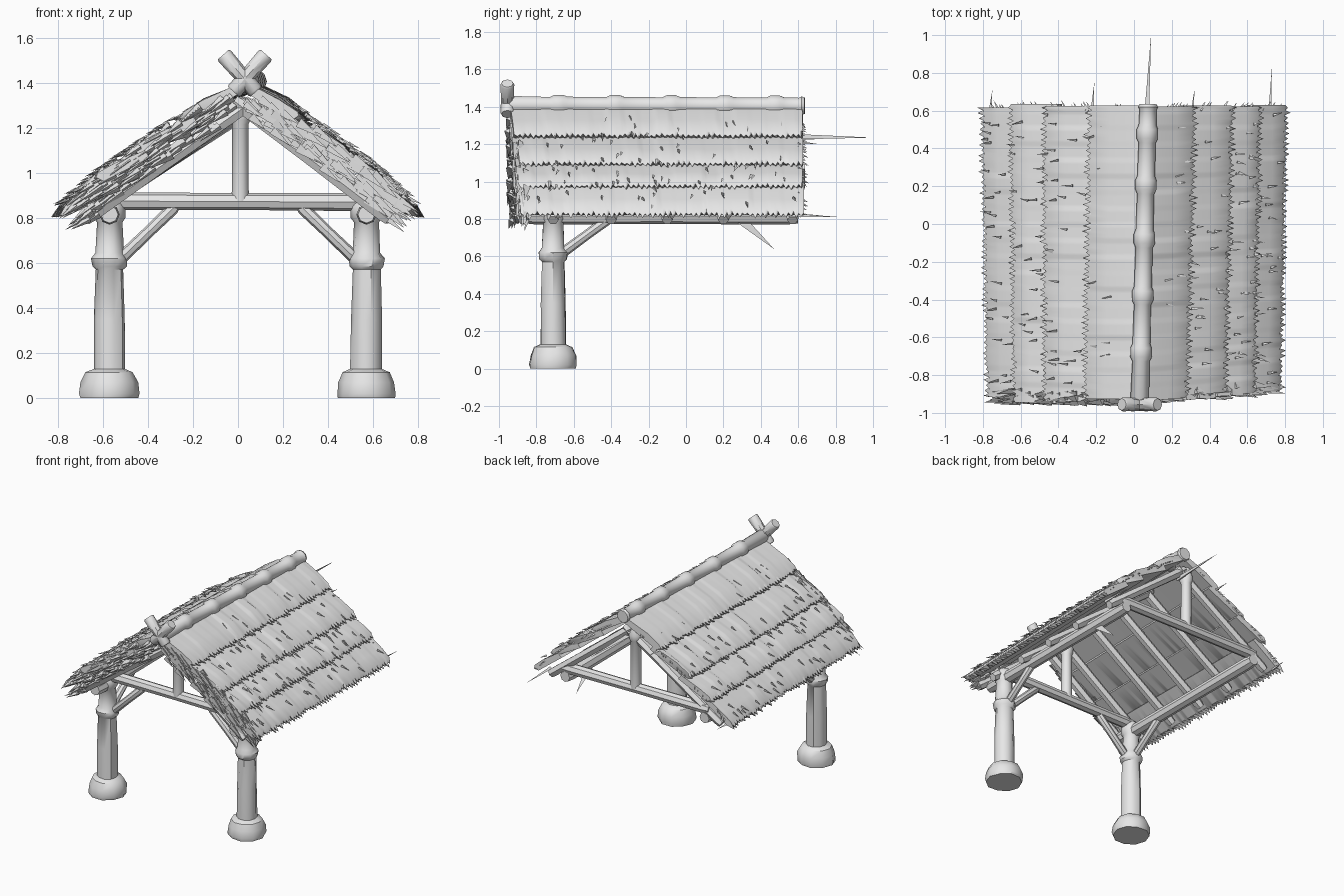
import bpy, bmesh, math, random
from mathutils import Vector

random.seed(4)
cube = bpy.data.objects.get("Cube")
if cube:
    bpy.data.objects.remove(cube)

mat = bpy.data.materials.new("pale grey")
mat.use_nodes = True
GREY = (0.8, 0.8, 0.8, 1)
mat.diffuse_color = GREY
mat.node_tree.nodes["Principled BSDF"].inputs["Base Color"].default_value = GREY


def finish(bm, name, angle=40):
    bmesh.ops.recalc_face_normals(bm, faces=bm.faces)
    mesh = bpy.data.meshes.new(name)
    bm.to_mesh(mesh)
    bm.free()
    mesh.materials.append(mat)
    obj = bpy.data.objects.new(name, mesh)
    bpy.context.collection.objects.link(obj)
    bpy.ops.object.select_all(action='DESELECT')
    bpy.context.view_layer.objects.active = obj
    obj.select_set(True)
    bpy.ops.object.shade_smooth_by_angle(angle=math.radians(angle))
    return obj


def turned(name, start, end, rings, sides=10, wobble=0.0):
    """Round timber from start to end; rings are (fraction, radius)."""
    start, end = Vector(start), Vector(end)
    turn = (end - start).to_track_quat('Z', 'Y')
    bm = bmesh.new()
    loops = []
    for f, r in rings:
        loop = []
        for i in range(sides):
            a = math.tau * i / sides
            rr = r * (1 + random.uniform(-wobble, wobble))
            loop.append(bm.verts.new(start.lerp(end, f) + turn @ Vector((rr * math.cos(a), rr * math.sin(a), 0))))
        loops.append(loop)
    for a, b in zip(loops, loops[1:]):
        for i in range(sides):
            j = (i + 1) % sides
            bm.faces.new((a[i], a[j], b[j], b[i]))
    bm.faces.new(loops[0])
    bm.faces.new(loops[-1])
    return finish(bm, name)


def log(name, start, end, r, sides=8):
    return turned(name, start, end, [(0, r * 0.85), (0.04, r), (0.5, r * 0.93), (0.96, r), (1, r * 0.85)], sides)


# Roof layout: ridge point, then the lower edge of each thatch course
COURSES = {
    1: [(0.05, 1.41), (0.30, 1.25), (0.50, 1.10), (0.65, 0.98), (0.79, 0.83)],
    -1: [(0.04, 1.40), (-0.24, 1.25), (-0.47, 1.10), (-0.64, 0.98), (-0.79, 0.83)],
}
FRONT, BACK = -0.94, 0.63


def front_y(x):
    return FRONT + 0.05 * abs(x) + 0.03 * x


def skew(x, y):
    """The roof leans slightly and widens towards the back."""
    return x + 0.03 * y * (1 - abs(x) / 0.8) + 0.025 * x * y


def on_roof(side, t, lift, y):
    """Point at slope fraction t, raised by lift off the slope."""
    pts = COURSES[side]
    s = min(max(t, 0), 1) * (len(pts) - 1)
    k = min(int(s), len(pts) - 2)
    p = Vector(pts[k]).lerp(Vector(pts[k + 1]), s - k)
    return Vector((skew(p.x + side * lift * 0.62, y), y, p.y + lift * 0.78))


def tuft(bm, p, direction, length, r):
    turn = direction.to_track_quat('Z', 'Y')
    base = [bm.verts.new(p + turn @ Vector((r * math.cos(a), r * math.sin(a), 0)))
            for a in (0, math.tau / 3, math.tau * 2 / 3)]
    tip = bm.verts.new(p + direction.normalized() * length)
    bm.faces.new(base)
    for i in range(3):
        bm.faces.new((base[i], base[(i + 1) % 3], tip))


def thatch_course(side, k, word):
    (x0, z0), (x1, z1) = COURSES[side][k], COURSES[side][k + 1]
    top, low = Vector((x0, z0)), Vector((x1, z1))
    down = (low - top).normalized()
    out = Vector((-down.y * side, down.x * side))
    if k:
        top = top - down * 0.05 - out * 0.035
    count = 110
    bm = bmesh.new()
    rows = []
    bulge = 0.02
    for i in range(count + 1):
        jag = random.uniform(0.012, 0.04) if i % 2 else random.uniform(-0.012, 0.004)
        if i % 6 == 0:
            bulge = random.uniform(0.012, 0.026)
        section = [top, top.lerp(low, 0.6) + out * bulge, low - down * 0.02 + out * 0.012,
                   low + down * jag, low - down * 0.02 - out * 0.035, top - out * 0.04]
        ragged = random.uniform(-0.02, 0.02)
        row = []
        for p in section:
            f = front_y(p.x)
            y = f + (BACK - f) * i / count
            if i in (0, count):
                y += ragged
            row.append(bm.verts.new((skew(p.x, y), y, p.y)))
        rows.append(row)
    for a, b in zip(rows, rows[1:]):
        for i in range(6):
            j = (i + 1) % 6
            bm.faces.new((a[i], a[j], b[j], b[i]))
    bm.faces.new(rows[0])
    bm.faces.new(rows[-1])
    finish(bm, f"{word}_thatch_course_{k + 1}", 50)


for side, word in ((1, "left"), (-1, "right")):
    for k in range(4):
        thatch_course(side, k, word)

    slope = on_roof(side, 1, 0, 0) - on_roof(side, 0, 0, 0)
    # Loose straw along the front gable edge
    bm = bmesh.new()
    for i in range(170):
        t = random.uniform(0.05, 0.93)
        p = on_roof(side, t, random.uniform(-0.125, 0.0), 0)
        p.y = front_y(p.x) + random.uniform(-0.01, 0.05)
        p.x = skew(p.x, p.y)
        aim = slope.normalized() + Vector((0, random.uniform(-0.2, 0), random.uniform(-0.12, 0.1)))
        tuft(bm, p, aim, random.uniform(0.08, 0.13), random.uniform(0.015, 0.026))
    finish(bm, f"{word}_gable_straw", 50)
    # Small straws standing proud of the roof, and a fringe on the back edge
    bm = bmesh.new()
    for i in range(80):
        p = on_roof(side, random.uniform(0.1, 0.95), 0.012, random.uniform(-0.85, 0.58))
        aim = slope.normalized() + Vector((side * 0.12, random.uniform(-0.3, 0.3), 0.2))
        tuft(bm, p, aim, random.uniform(0.04, 0.07), 0.009)
    for i in range(25):
        p = on_roof(side, random.uniform(0.1, 0.98), -0.02, BACK - 0.03)
        tuft(bm, p, slope.normalized() * 0.5 + Vector((0, 0.7, 0)), random.uniform(0.04, 0.07), 0.012)
    finish(bm, f"{word}_loose_straw", 50)

    # Post with stone footing, collar and head
    x = side * 0.57
    height = 0.88
    post = [(0.0, 0.125), (0.02, 0.132), (0.07, 0.125), (0.115, 0.105), (0.13, 0.07), (0.35, 0.068),
            (0.57, 0.062), (0.585, 0.076), (0.62, 0.08), (0.645, 0.062), (0.78, 0.056),
            (0.8, 0.068), (0.85, 0.07), (0.88, 0.05)]
    turned(f"{word}_post", (x, -0.71, 0), (x, -0.71, height), [(z / height, r) for z, r in post], 10, 0.04)
    log(f"{word}_eave_beam", (x, -0.86, 0.815), (x, 0.6, 0.815), 0.045)
    log(f"{word}_cross_brace", (side * 0.52, -0.71, 0.62), (side * 0.28, -0.71, 0.85), 0.028)
    log(f"{word}_side_brace", (x, -0.66, 0.62), (x, -0.40, 0.81), 0.028)

    # Rafters under the thatch
    for n, y in enumerate((-0.87, -0.71, -0.4, -0.1, 0.2, 0.57)):
        a, b = on_roof(side, 0.02, -0.1, y), on_roof(side, 0.93, -0.1, y)
        log(f"{word}_rafter_{n + 1}", a, b, 0.034, 6)

    # Crossed gable finial
    log(f"{word}_finial", (0.03 - side * 0.05, -0.955, 1.36), (0.03 + side * 0.095, -0.955, 1.525), 0.037)

# Front and back trusses
for word, y in (("front", -0.71), ("back", 0.57)):
    log(f"{word}_tie_beam", (-0.6, y, 0.875), (0.6, y, 0.87), 0.04)
    turned(f"{word}_king_post", (0.01, y, 0.87), (0.01, y, 1.33),
           [(0, 0.038), (0.75, 0.036), (0.79, 0.045), (0.87, 0.048), (0.93, 0.038), (1, 0.03)])

# Bamboo ridge pole with swollen joints
rings = [(0, 0.04), (0.01, 0.05)]
for j in (0.17, 0.36, 0.55, 0.73, 0.9):
    rings += [(j - 0.03, 0.045), (j - 0.015, 0.057), (j + 0.015, 0.057), (j + 0.03, 0.047)]
rings += [(0.98, 0.045), (0.99, 0.052), (1, 0.045)]
turned("ridge_pole", (0.03, -0.95, 1.41), (0.075, 0.635, 1.405), rings)

# Long thin splinters at the open back end
bm = bmesh.new()
for p, q, r in (((0.07, 0.55, 1.24), (0.09, 1.0, 1.235), 0.018),
                ((0.72, 0.55, 0.82), (0.73, 0.83, 0.81), 0.012),
                ((-0.22, 0.58, 1.23), (-0.21, 0.75, 1.23), 0.012),
                ((0.31, 0.58, 1.21), (0.32, 0.71, 1.2), 0.012),
                ((-0.76, 0.58, 0.82), (-0.75, 0.71, 0.82), 0.012),
                ((0.57, 0.29, 0.8), (0.57, 0.47, 0.64), 0.03)):
    p, q = Vector(p), Vector(q)
    tuft(bm, p, q - p, (q - p).length, r)
finish(bm, "back_splinters")
